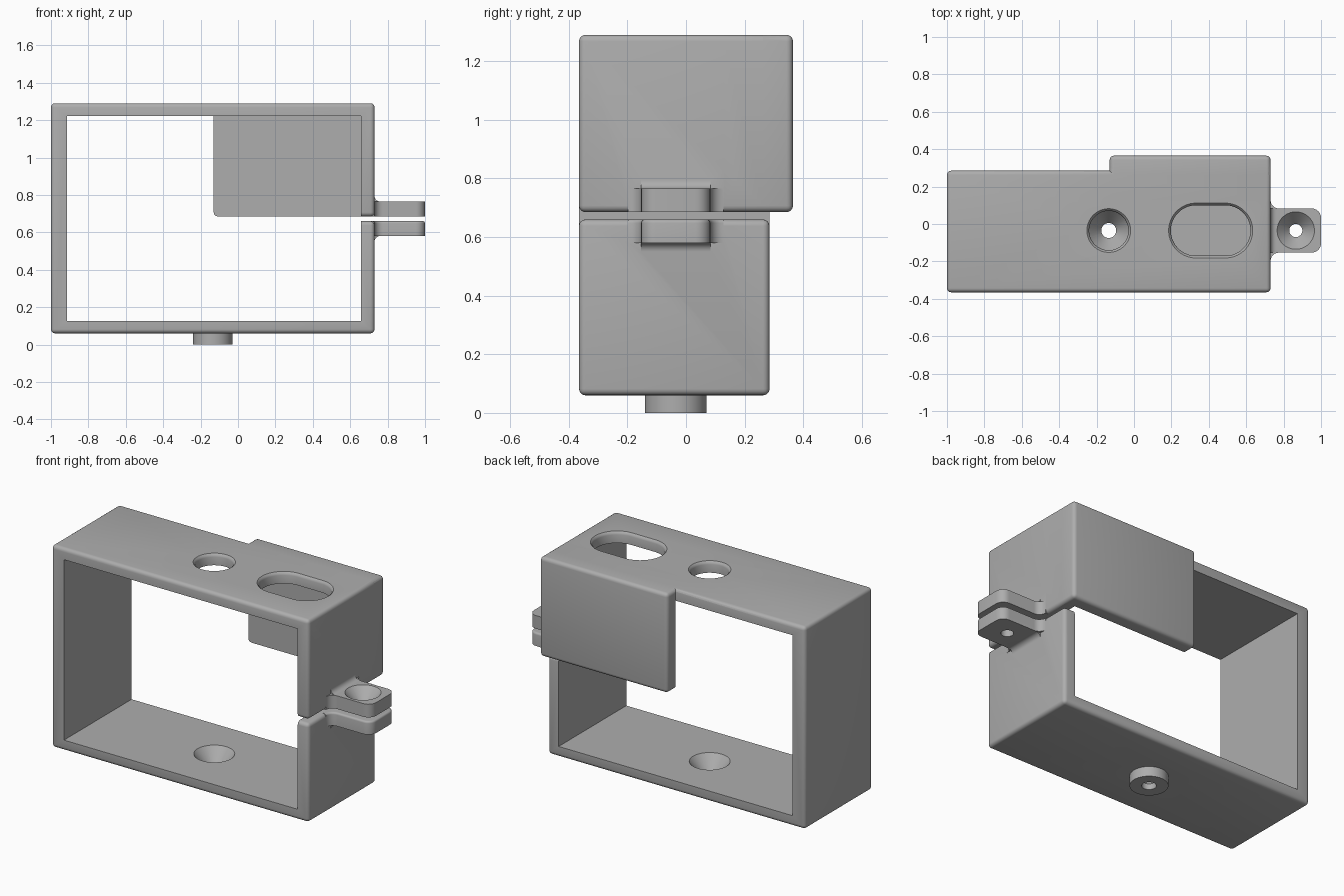
import bpy, bmesh, math

if "Cube" in bpy.data.objects:
    bpy.data.objects.remove(bpy.data.objects["Cube"], do_unlink=True)

grey = bpy.data.materials.new("plain grey")
grey.use_nodes = True
grey.diffuse_color = (0.42, 0.42, 0.42, 1)
grey.node_tree.nodes["Principled BSDF"].inputs["Base Color"].default_value = (0.42, 0.42, 0.42, 1)

R = 0.022                        # edge rounding
X0, X1, Y0, Y1 = -1.0, 0.73, -0.365, 0.285
BACK, ZB, ZT = 0.365, 0.06, 1.29
INNER_L, INNER_R, FLOOR, CEIL = -0.915, 0.657, 0.125, 1.222
GAP_LO, GAP_HI = 0.66, 0.685
HOLE_Y, BOSS_X, TAB_X = -0.035, -0.135, 0.865


def finish(name, bm):
    bmesh.ops.recalc_face_normals(bm, faces=bm.faces)
    mesh = bpy.data.meshes.new(name)
    bm.to_mesh(mesh)
    bm.free()
    mesh.materials.append(grey)
    ob = bpy.data.objects.new(name, mesh)
    bpy.context.collection.objects.link(ob)
    return ob


def prism(name, points, direction, round_edge=None, radius=R):
    """Extrude a closed outline; round the edges chosen by round_edge(a, b)."""
    bm = bmesh.new()
    face = bm.faces.new([bm.verts.new(p) for p in points])
    out = bmesh.ops.extrude_face_region(bm, geom=[face])
    moved = [v for v in out["geom"] if isinstance(v, bmesh.types.BMVert)]
    bmesh.ops.translate(bm, verts=moved, vec=direction)
    bmesh.ops.recalc_face_normals(bm, faces=bm.faces)
    if round_edge:
        edges = [e for e in bm.edges if round_edge(e.verts[0].co, e.verts[1].co)]
        bmesh.ops.bevel(bm, geom=edges, offset=radius, segments=4, profile=0.5, affect='EDGES')
    return finish(name, bm)


def box(name, lo, hi, round_edge=None):
    base = [(lo[0], lo[1], lo[2]), (hi[0], lo[1], lo[2]),
            (hi[0], hi[1], lo[2]), (lo[0], hi[1], lo[2])]
    return prism(name, base, (0, 0, hi[2] - lo[2]), round_edge)


def turned(name, cx, rings, half=0.0, n=48):
    """Stack of (radius, z) rings about a vertical axis; half stretches it into a slot."""
    bm = bmesh.new()
    loops = []
    for r, z in rings:
        loop = []
        for i in range(n):
            a = 2 * math.pi * (i + 0.5) / n
            shift = math.copysign(half, math.cos(a))
            loop.append(bm.verts.new((cx + shift + r * math.cos(a), HOLE_Y + r * math.sin(a), z)))
        loops.append(loop)
    for a, b in zip(loops, loops[1:]):
        for i in range(n):
            j = (i + 1) % n
            bm.faces.new((a[i], a[j], b[j], b[i]))
    bm.faces.new(loops[0])
    bm.faces.new(loops[-1])
    return finish(name, bm)


def combine(target, other, operation):
    mod = target.modifiers.new("join", 'BOOLEAN')
    mod.operation, mod.solver, mod.object = operation, 'EXACT', other
    bpy.context.view_layer.objects.active = target
    bpy.ops.object.modifier_apply(modifier=mod.name)
    bpy.data.objects.remove(other, do_unlink=True)


# Split rectangular frame, rounded outside and sharp inside
outer = [(X1, GAP_LO), (X1, ZB), (X0, ZB), (X0, ZT), (X1, ZT), (X1, GAP_HI)]
inner = [(INNER_R, GAP_HI), (INNER_R, CEIL), (INNER_L, CEIL),
         (INNER_L, FLOOR), (INNER_R, FLOOR), (INNER_R, GAP_LO)]


def is_outer(p):
    return any(abs(p.x - x) + abs(p.z - z) < 1e-4 for x, z in outer)


def frame_edge(a, b):
    gap_end = abs(a.z - b.z) < 1e-4 and abs(a.y - b.y) < 1e-4 and GAP_LO - 0.01 < a.z < GAP_HI + 0.01
    return (is_outer(a) and is_outer(b)) or gap_end


frame = prism("clamp_frame", [(x, Y0, z) for x, z in outer + inner], (0, Y1 - Y0, 0), frame_edge)

# Back plate, carried into the roof and side wall
front = 0.13
shell = box("back_plate", (-0.13, front, GAP_HI), (X1, BACK, ZT),
            lambda a, b: not (a.y < front + 0.01 and b.y < front + 0.01))
combine(shell, box("plate_cutter", (-0.5, -1, 0.3), (INNER_R, Y1, CEIL)), 'DIFFERENCE')
combine(frame, shell, 'UNION')


# Clamp tabs with flared roots
def arc(cx, cy, r, start, end, n=6):
    return [(cx + r * math.cos(math.radians(start + (end - start) * i / n)),
             cy + r * math.sin(math.radians(start + (end - start) * i / n))) for i in range(n + 1)]


half_w, flare, corner = 0.118, 0.045, 0.05
side = [(0.68, half_w + flare)]
side += arc(X1 + flare, half_w + flare, flare, 180, 270)
side += arc(1.0 - corner, half_w - corner, corner, 90, 0)
outline = [(x, HOLE_Y + y) for x, y in side] + [(x, HOLE_Y - y) for x, y in reversed(side)]

for name, z0, z1, s in (("lower_tab", 0.58, GAP_LO, -1), ("upper_tab", GAP_HI, 0.765, 1)):
    tab = prism(name, [(x, y, z0) for x, y in outline], (0, 0, z1 - z0),
                (lambda a, b: min(a.z, b.z) > GAP_LO - 0.01 and min(a.x, b.x) > 0.7) if s < 0 else None, 0.012)
    combine(frame, tab, 'UNION')
    # Small fillet between the tab and the wall
    z = z1 if s > 0 else z0
    curve = [(x, z + s * h) for x, h in arc(X1 + 0.03, 0.03, 0.03, 180, 270)]
    web = [(0.70, z - s * 0.02), (0.70, z + s * 0.03)] + curve + [(X1 + 0.03, z - s * 0.02)]
    fillet = prism(name + "_fillet", [(x, HOLE_Y - half_w, h) for x, h in web], (0, 2 * half_w, 0))
    combine(frame, fillet, 'UNION')

# Screw boss under the floor
combine(frame, turned("boss", BOSS_X, [(0.105, 0), (0.105, 0.1)]), 'UNION')

# Openings: boss countersink, roof hole, roof slot and tab screw hole
cuts = [
    ("boss_hole", BOSS_X, [(0.04, -0.1), (0.04, 0.035), (0.113, 0.125), (0.113, 0.2)], 0),
    ("roof_hole", BOSS_X, [(0.105, 1.1), (0.105, 1.272), (0.109, 1.283), (0.118, 1.291), (0.118, 1.4)], 0),
    ("roof_slot", 0.41, [(0.135, 1.1), (0.135, 1.272), (0.139, 1.283), (0.148, 1.291), (0.148, 1.4)], 0.078),
    ("tab_hole", TAB_X, [(0.035, 0.5), (0.035, 0.695), (0.1, 0.765), (0.1, 0.9)], 0),
]
for name, cx, rings, half in cuts:
    combine(frame, turned(name, cx, rings, half), 'DIFFERENCE')

# Smooth the roundings, keep real corners crisp
bpy.ops.object.select_all(action='DESELECT')
frame.select_set(True)
bpy.context.view_layer.objects.active = frame
bpy.ops.object.shade_smooth_by_angle(angle=math.radians(30))
